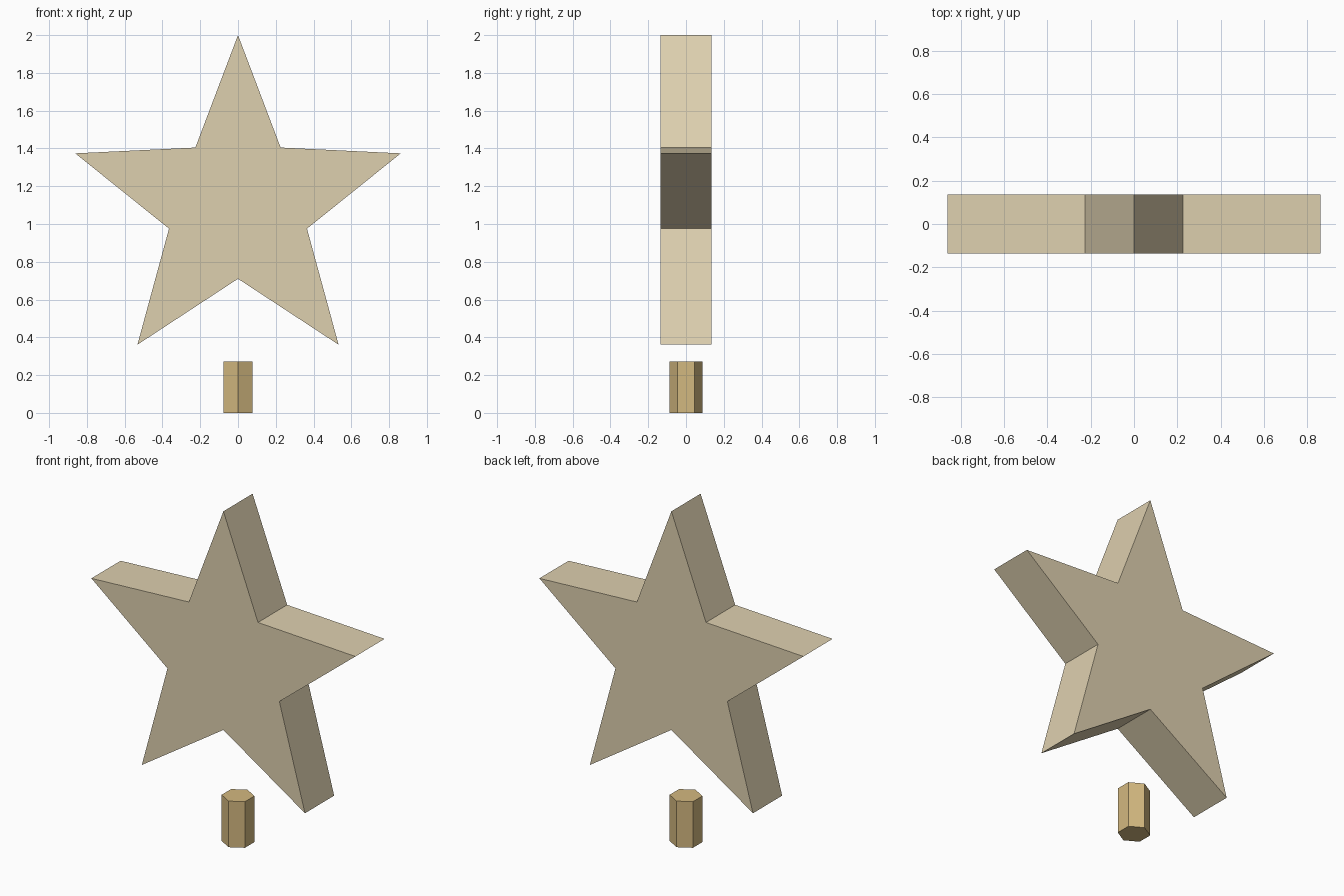
import bpy, bmesh, math

if "Cube" in bpy.data.objects:
    bpy.data.objects.remove(bpy.data.objects["Cube"])


def material(name, color):
    m = bpy.data.materials.new(name)
    m.diffuse_color = (*color, 1.0)
    m.use_nodes = True
    m.node_tree.nodes["Principled BSDF"].inputs["Base Color"].default_value = m.diffuse_color
    return m


def prism(name, points, direction, mat):
    """Extrude a closed outline along a direction into a solid."""
    mesh = bpy.data.meshes.new(name)
    bm = bmesh.new()
    base = bm.faces.new([bm.verts.new(p) for p in points])
    out = bmesh.ops.extrude_face_region(bm, geom=[base], use_keep_orig=True)
    top = [g for g in out["geom"] if isinstance(g, bmesh.types.BMVert)]
    bmesh.ops.translate(bm, vec=direction, verts=top)
    bmesh.ops.recalc_face_normals(bm, faces=bm.faces)
    bm.to_mesh(mesh)
    bm.free()
    mesh.materials.append(mat)
    obj = bpy.data.objects.new(name, mesh)
    bpy.context.collection.objects.link(obj)
    return obj


cream = material("cream", (0.73, 0.63, 0.43))
tan = material("tan", (0.65, 0.48, 0.215))

# Five-pointed star, upright and facing front
OUTER, INNER, CENTRE_Z, HALF_DEPTH = 0.906, 0.384, 1.094, 0.136
outline = []
for i in range(10):
    r = INNER if i % 2 else OUTER
    a = math.pi * i / 5
    outline.append((r * math.sin(a), -HALF_DEPTH, CENTRE_Z + r * math.cos(a)))
prism("star", outline, (0, 2 * HALF_DEPTH, 0), cream)

# Short six-sided peg below the star, corners pointing front and back
hexagon = [(0.088 * math.sin(math.pi * i / 3), 0.088 * math.cos(math.pi * i / 3), 0)
           for i in range(6)]
prism("peg", hexagon, (0, 0, 0.272), tan)
